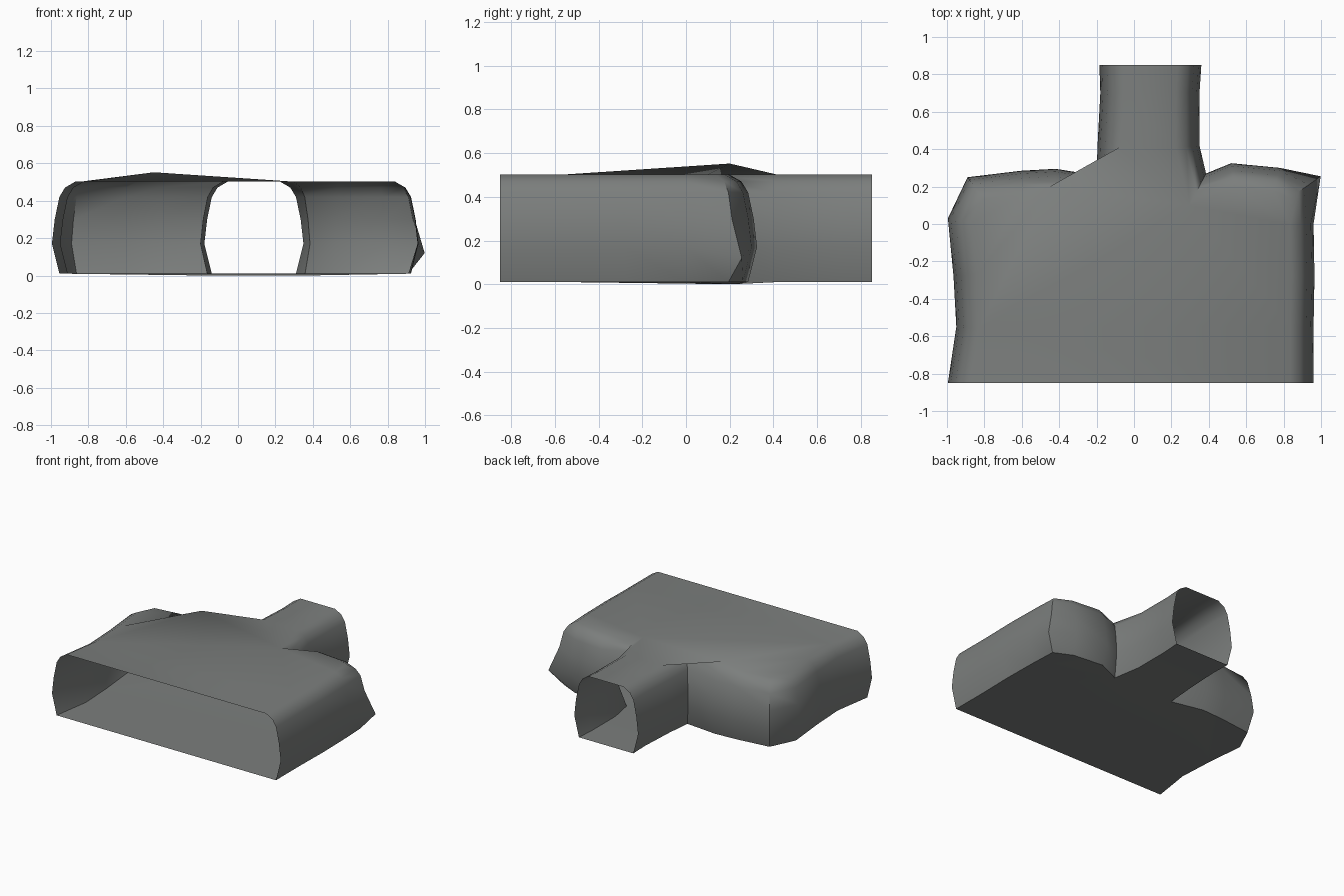
import bpy, bmesh
from mathutils import Vector

if "Cube" in bpy.data.objects:
    bpy.data.objects.remove(bpy.data.objects["Cube"])

# plan outlines of the two side walls, walked from the front opening to the back opening
LEFT = [(-0.995, -0.85), (-0.95, -0.55), (-0.965, -0.28), (-0.995, 0.03), (-0.89, 0.25),
        (-0.6, 0.285), (-0.42, 0.295), (-0.2, 0.26), (-0.195, 0.42), (-0.18, 0.7), (-0.185, 0.85)]
RIGHT = [(0.96, -0.85), (0.96, -0.55), (0.965, -0.28), (0.96, 0.0), (0.95, 0.22),
         (0.78, 0.3), (0.52, 0.325), (0.385, 0.27), (0.35, 0.42), (0.35, 0.7), (0.36, 0.85)]
# wall section: height, inset from the outline
PROFILE = [(0.01, 0.04), (0.17, 0.0), (0.3, 0.015), (0.42, 0.04), (0.47, 0.07), (0.502, 0.125)]


def inward(path, i, side):
    """Mitred plan normal pointing into the room."""
    dirs = []
    for a, b in ((i - 1, i), (i, i + 1)):
        if a >= 0 and b < len(path):
            d = Vector(path[b]) - Vector(path[a])
            dirs.append(Vector((d.y, -d.x)).normalized() * side)
    n = sum(dirs, Vector((0, 0))).normalized()
    n = n / max(n.dot(dirs[0]), 0.6)
    if i in (0, len(path) - 1):      # keep the openings flat
        n = Vector((side, 0))
    return n


def wall(bm, path, side):
    cols = []
    for i, p in enumerate(path):
        n = inward(path, i, side)
        cols.append([bm.verts.new((p[0] + n.x * o, p[1] + n.y * o, z)) for z, o in PROFILE])
    for a, b in zip(cols, cols[1:]):
        for k in range(len(PROFILE) - 1):
            q = [a[k], a[k + 1], b[k + 1], b[k]]
            bm.faces.new(q if side > 0 else q[::-1])
    return cols


bm = bmesh.new()
left = wall(bm, LEFT, 1)
right = wall(bm, RIGHT, -1)

# floor and ceiling close the walls, the two ends stay open
bm.faces.new([c[0] for c in left] + [c[0] for c in reversed(right)])
ceiling = bm.faces.new([c[-1] for c in reversed(left)] + [c[-1] for c in right])

# small irregular bumps: roof lump, corner spur, dipped floor line
left[6][-1].co = (-0.45, 0.2, 0.552)
right[4][1].co = (0.998, 0.255, 0.12)
left[7][0].co.z = right[7][0].co.z = 0.0

bmesh.ops.triangulate(bm, faces=[f for f in bm.faces if len(f.verts) > 4])
bmesh.ops.recalc_face_normals(bm, faces=bm.faces[:])
top = max(bm.faces, key=lambda f: f.calc_center_median().z)
if top.normal.z < 0:
    bmesh.ops.reverse_faces(bm, faces=bm.faces[:])

mesh = bpy.data.meshes.new("cave_tunnel")
bm.to_mesh(mesh)
bm.free()
cave = bpy.data.objects.new("cave_tunnel", mesh)
bpy.context.collection.objects.link(cave)

mat = bpy.data.materials.new("stone grey")
mat.diffuse_color = (0.2, 0.21, 0.205, 1)
mat.use_nodes = True
mat.node_tree.nodes["Principled BSDF"].inputs["Base Color"].default_value = mat.diffuse_color
mesh.materials.append(mat)

bpy.context.view_layer.objects.active = cave
cave.select_set(True)
bpy.ops.object.shade_smooth_by_angle(angle=0.9)
